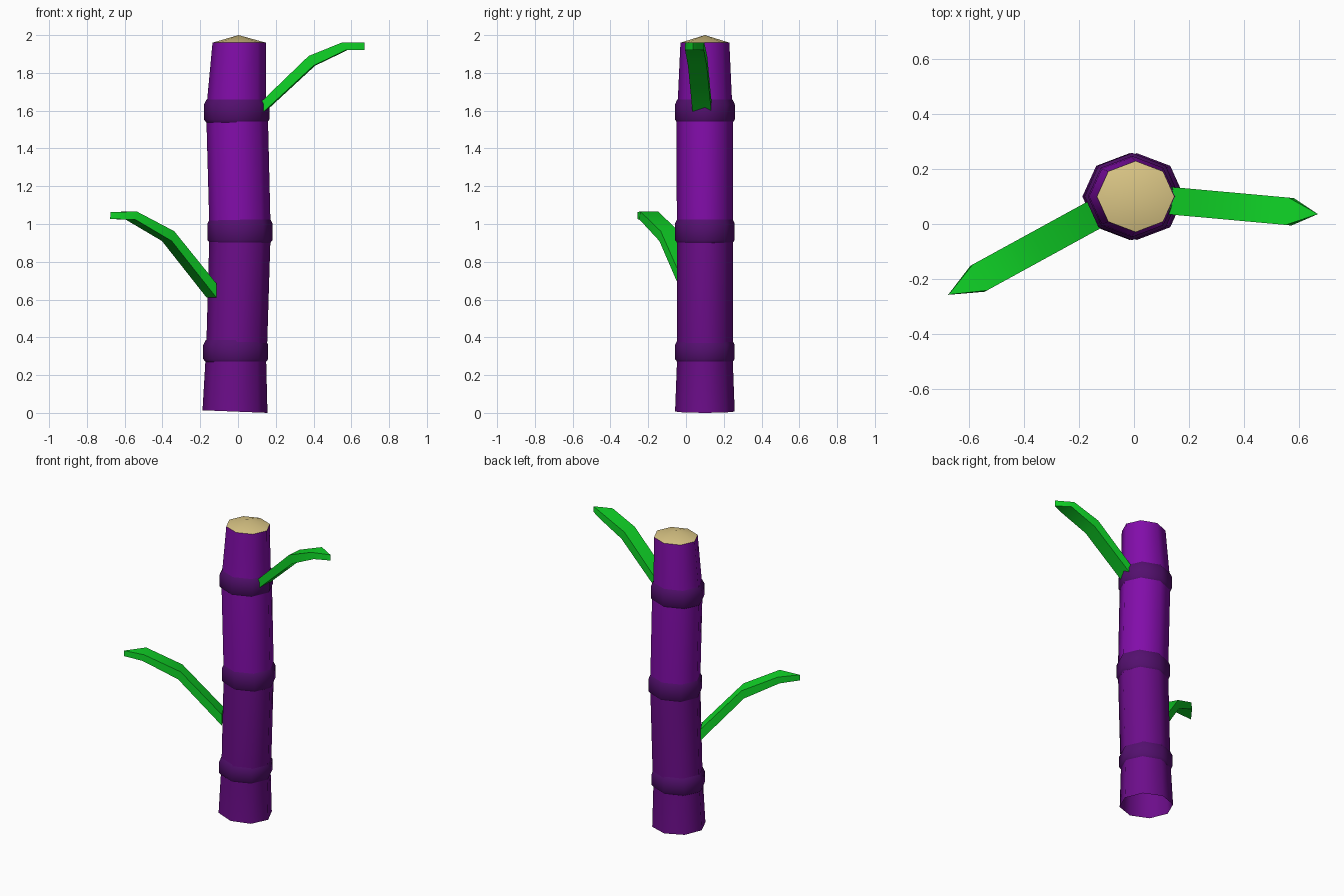
import bpy, bmesh, math
from mathutils import Vector

if "Cube" in bpy.data.objects:
    bpy.data.objects.remove(bpy.data.objects["Cube"])

CY = 0.1        # stalk axis in y
SQUASH = 0.918  # stalk is slightly narrower in y
SIDES = 8


def material(name, rgb):
    m = bpy.data.materials.new(name)
    m.diffuse_color = (*rgb, 1)
    m.use_nodes = True
    m.node_tree.nodes["Principled BSDF"].inputs["Base Color"].default_value = m.diffuse_color
    return m


LOWER = material("deep purple", (0.150, 0.004, 0.255))
UPPER = material("bright purple", (0.223, 0.004, 0.400))
RING = material("dark purple", (0.088, 0.005, 0.158))
TAN = material("tan pith", (0.70, 0.56, 0.235))
GREEN = material("leaf green", (0.005, 0.66, 0.02))


def finish(bm, name, mats, angle):
    bmesh.ops.recalc_face_normals(bm, faces=bm.faces)
    me = bpy.data.meshes.new(name)
    bm.to_mesh(me)
    bm.free()
    for m in mats:
        me.materials.append(m)
    for p in me.polygons:
        p.use_smooth = True
    me.set_sharp_from_angle(angle=math.radians(angle))
    ob = bpy.data.objects.new(name, me)
    bpy.context.collection.objects.link(ob)
    return ob


def loft(name, stations, mats, apex=None, split=None):
    """Octagonal tube through stations (z, centre x, radius, tilt)."""
    bm = bmesh.new()
    rings = []
    for z, cx, r, tilt in stations:
        ring = []
        for i in range(SIDES):
            a = math.tau * i / SIDES
            dx = r * math.cos(a)
            ring.append(bm.verts.new((cx + dx, CY + r * SQUASH * math.sin(a), z + tilt * dx)))
        rings.append(ring)
    for lo, hi in zip(rings, rings[1:]):
        for i in range(SIDES):
            j = (i + 1) % SIDES
            bm.faces.new((lo[i], lo[j], hi[j], hi[i]))
    if apex:
        tip = bm.verts.new(apex)
        for i in range(SIDES):
            bm.faces.new((rings[-1][i], rings[-1][(i + 1) % SIDES], tip))
    if split:
        for f in bm.faces:
            f.material_index = int(f.calc_center_median().z > split)
    return finish(bm, name, mats, 60)


# Stalk, gently bent and open at the bottom
loft("stalk", [(0.007, -0.016, 0.172, -0.04), (0.32, -0.011, 0.159, 0), (0.38, -0.006, 0.161, 0),
               (0.96, 0.011, 0.162, 0), (1.54, -0.004, 0.163, 0), (1.66, -0.007, 0.156, 0),
               (1.96, 0.006, 0.141, 0)], [LOWER, UPPER], split=0.96)

# Raised joint rings with chamfered edges
for k, (z0, z1, cx, r) in enumerate([(0.267, 0.387, -0.012, 0.172), (0.897, 1.03, 0.0105, 0.172),
                                     (1.535, 1.66, -0.007, 0.173)]):
    loft(f"joint_ring_{k + 1}", [(z0, cx, r - 0.014, 0), (z0 + 0.018, cx, r, 0),
                                 (z1 - 0.028, cx, r, 0), (z1, cx, r - 0.014, 0)], [RING])

# Cut top showing the pith
loft("cut_top", [(1.96, 0.006, 0.141, 0)], [TAN], apex=(0.003, CY, 2.0))


def leaf(name, base, tip, width, profile):
    """Thick arched strip with a pointed end; profile = (d top, z top, d bottom, z bottom)."""
    bm = bmesh.new()
    b, t = Vector((*base, 0)), Vector((*tip, 0))
    d = (t - b).normalized()
    side = Vector((-d.y, d.x, 0)) * width / 2
    up = Vector((0, 0, 1))
    loops = []
    for dt, zt, db, zb in profile[:-1]:
        top, bot = b + d * dt + up * zt, b + d * db + up * zb
        loops.append([bm.verts.new(p) for p in (top + side, top - side, bot - side, bot + side)])
    for p, q in zip(loops, loops[1:]):
        for i in range(4):
            j = (i + 1) % 4
            bm.faces.new((p[i], p[j], q[j], q[i]))
    bm.faces.new(loops[0])
    # Pointed end
    dt, zt, db, zb = profile[-1]
    e0, e1 = bm.verts.new(b + d * dt + up * zt), bm.verts.new(b + d * db + up * zb)
    s = loops[-1]
    bm.faces.new((s[0], s[1], e0))
    bm.faces.new((s[2], s[3], e1))
    bm.faces.new((s[1], s[2], e1, e0))
    bm.faces.new((s[3], s[0], e0, e1))
    return finish(bm, name, [GREEN], 40)


# Two leaves growing from the stalk
leaf("right_leaf", (0.13, 0.085), (0.672, 0.036), 0.1,
     [(0.0, 1.65, 0.0, 1.585), (0.25, 1.89, 0.275, 1.838),
      (0.43, 1.962, 0.45, 1.922), (0.542, 1.96, 0.542, 1.922)])
leaf("left_leaf", (-0.14, 0.036), (-0.677, -0.258), 0.108,
     [(0.0, 0.685, 0.0, 0.61), (0.255, 0.962, 0.27, 0.91),
      (0.48, 1.066, 0.49, 1.024), (0.61, 1.063, 0.612, 1.026)])
